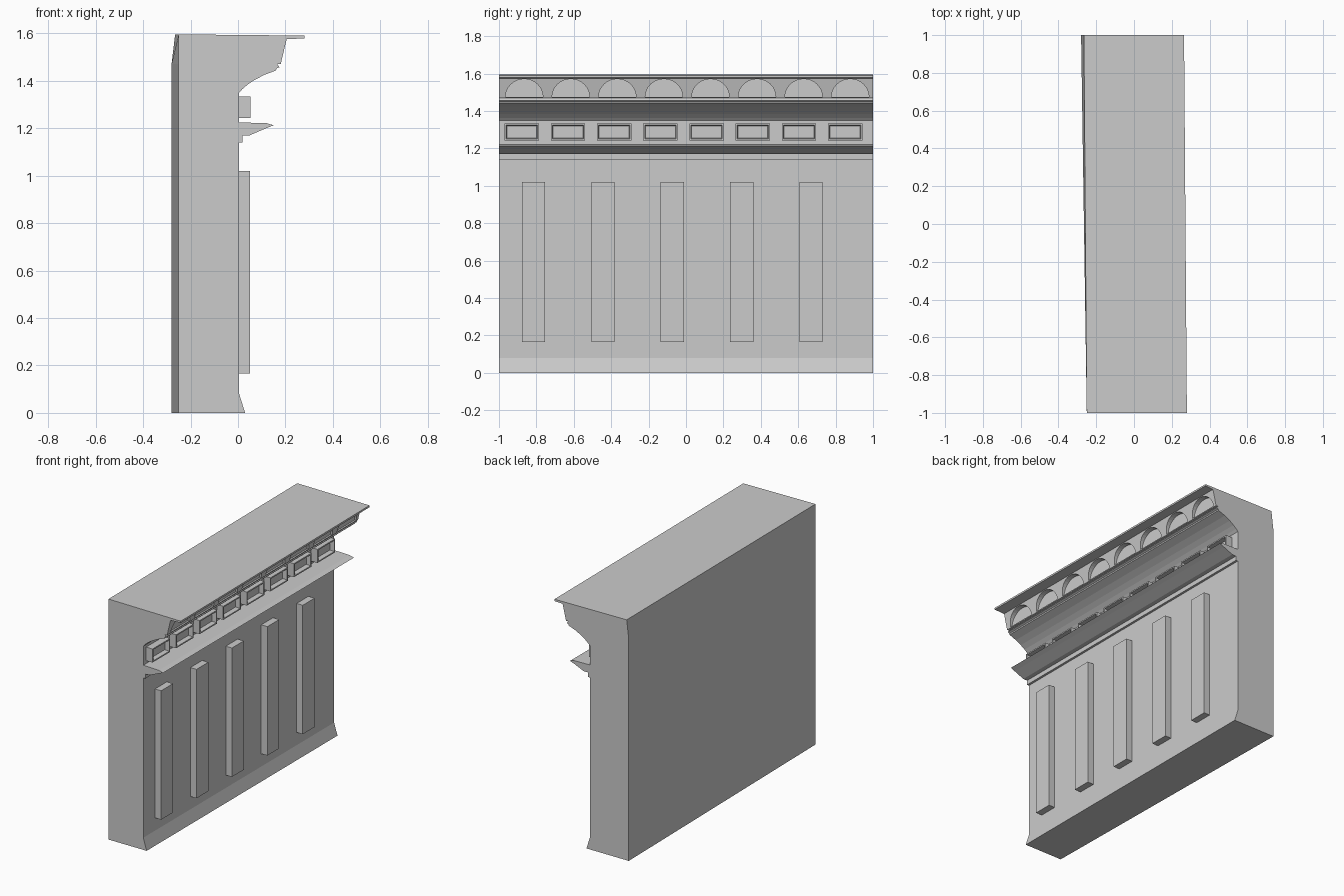
import bpy, bmesh, math

if "Cube" in bpy.data.objects:
    bpy.data.objects.remove(bpy.data.objects["Cube"])


def add_object(name, bm):
    bmesh.ops.recalc_face_normals(bm, faces=bm.faces)
    mesh = bpy.data.meshes.new(name)
    bm.to_mesh(mesh)
    bm.free()
    ob = bpy.data.objects.new(name, mesh)
    bpy.context.collection.objects.link(ob)
    return ob


def loft(name, near, far, y0=-1.0, y1=1.0):
    """Run an x-z profile along y; the far end may differ slightly."""
    bm = bmesh.new()
    a = [bm.verts.new((x, y0, z)) for x, z in near]
    b = [bm.verts.new((x, y1, z)) for x, z in far]
    n = len(a)
    bm.faces.new(a)
    bm.faces.new(b[::-1])
    for i in range(n):
        j = (i + 1) % n
        bm.faces.new((a[i], a[j], b[j], b[i]))
    return add_object(name, bm)


def block(name, x0, x1, y0, y1, z0, z1, panel=False):
    bm = bmesh.new()
    bmesh.ops.create_cube(bm, size=1)
    for v in bm.verts:
        v.co = (x1 if v.co.x > 0 else x0,
                y1 if v.co.y > 0 else y0,
                z1 if v.co.z > 0 else z0)
    if panel:
        # sunken rectangular panel in the outer face
        bm.normal_update()
        face = max(bm.faces, key=lambda f: f.normal.x)
        bmesh.ops.inset_individual(bm, faces=[face], thickness=0.012)
        bmesh.ops.inset_individual(bm, faces=[face], thickness=0.005)
        for v in face.verts:
            v.co.x -= 0.03
    return add_object(name, bm)


# wall with splayed foot, moulded ledge and cove
cove = [(0.005, 1.35), (0.018, 1.364), (0.04, 1.383), (0.07, 1.403),
        (0.11, 1.424), (0.16, 1.443), (0.162, 1.451), (0.175, 1.457),
        (0.165, 1.47)]
front = [(0.03, 0), (0.005, 0.08), (0.005, 1.14), (0.02, 1.14),
         (0.02, 1.17), (0.05, 1.17), (0.12, 1.2), (0.15, 1.212),
         (0.12, 1.221), (0.005, 1.224)] + cove
loft("wall", [(-0.25, 1.47), (-0.25, 0)] + front,
     [(-0.28, 1.47), (-0.28, 0)] + front)

# crown with overhanging frieze and thin top slab
crown = loft("crown",
             [(-0.25, 1.595), (-0.25, 1.47), (0.18, 1.47), (0.205, 1.575),
              (0.28, 1.578), (0.28, 1.59)],
             [(-0.265, 1.595), (-0.28, 1.47), (0.18, 1.47), (0.205, 1.575),
              (0.265, 1.578), (0.265, 1.59)])

# half-round niches in the frieze
bm = bmesh.new()
for i in range(8):
    c = -0.865 + 0.249 * i
    rings = []
    for x in (0.17, 0.24):
        rings.append([bm.verts.new((x, c + 0.1 * math.cos(math.pi * k / 16),
                                    1.476 + 0.095 * math.sin(math.pi * k / 16)))
                      for k in range(17)])
    a, b = rings
    bm.faces.new(a)
    bm.faces.new(b[::-1])
    for k in range(17):
        j = (k + 1) % 17
        bm.faces.new((a[k], a[j], b[j], b[k]))
cutter = add_object("niche_cutter", bm)
cutter.hide_render = True
cutter.hide_set(True)
cut = crown.modifiers.new("niches", 'BOOLEAN')
cut.operation = 'DIFFERENCE'
cut.solver = 'EXACT'
cut.object = cutter

# row of panelled dentils
for i in range(8):
    c = -0.878 + 0.247 * i
    block(f"dentil_{i + 1}", 0, 0.052, c - 0.092, c + 0.092, 1.243, 1.333, True)

# flat upright strips on the wall
for i in range(5):
    c = -0.815 + 0.371 * i
    block(f"upright_strip_{i + 1}", 0, 0.05, c - 0.062, c + 0.062, 0.165, 1.02)
